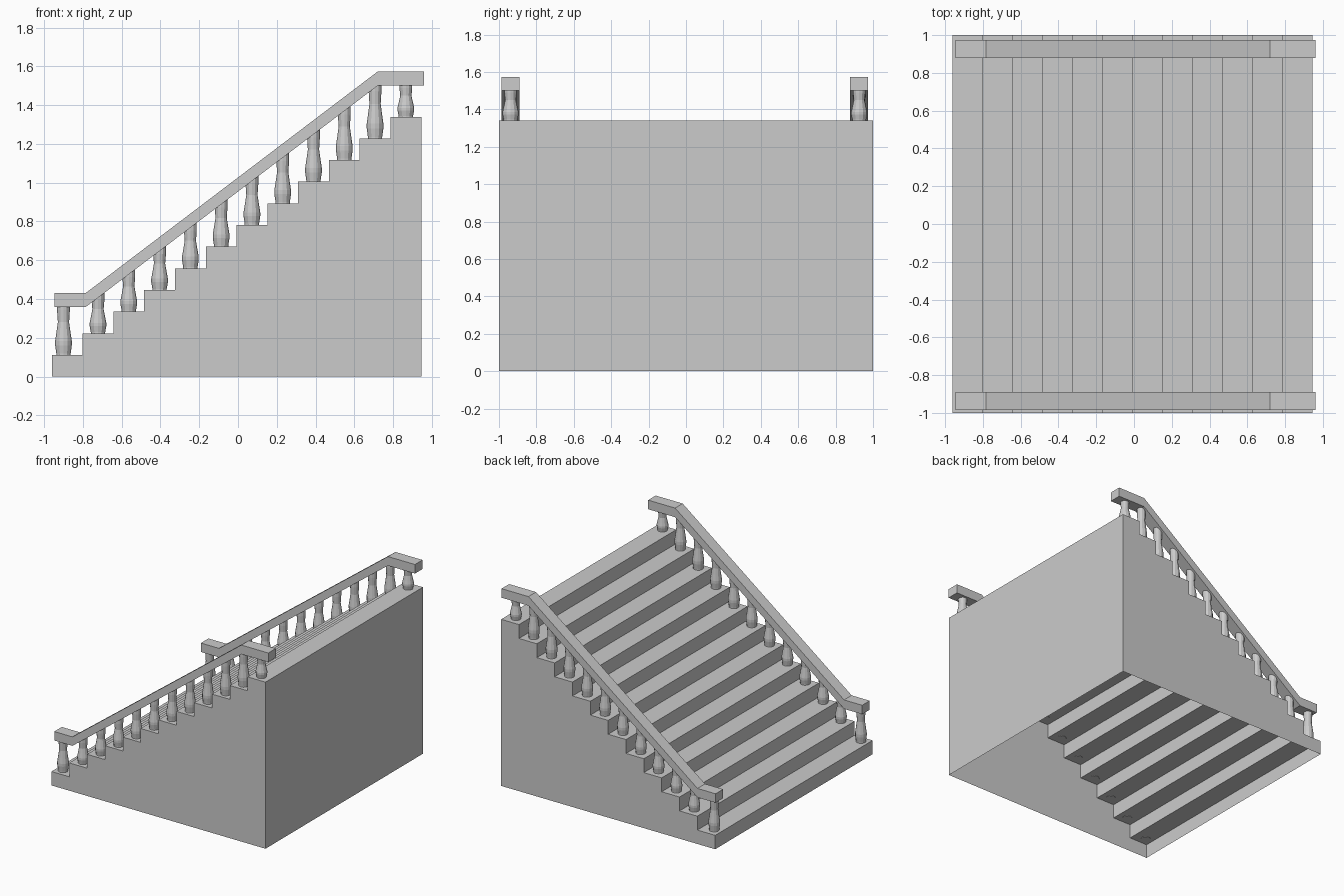
import bpy, bmesh, math

if "Cube" in bpy.data.objects:
    bpy.data.objects.remove(bpy.data.objects["Cube"])

N = 12
X0, X1, TOP = -0.96, 0.945, 1.34
RUN, RISE = (X1 - X0) / N, TOP / N
RAIL_Y = {"front": -0.938, "back": 0.926}


def finish(name, bm):
    bmesh.ops.recalc_face_normals(bm, faces=bm.faces)
    mesh = bpy.data.meshes.new(name)
    bm.to_mesh(mesh)
    bm.free()
    obj = bpy.data.objects.new(name, mesh)
    bpy.context.collection.objects.link(obj)
    return obj


def extrude_profile(name, pts, y0, y1, open_bottom=False):
    """Extrude an x/z outline along y."""
    bm = bmesh.new()
    face = bm.faces.new([bm.verts.new((x, y0, z)) for x, z in pts])
    geo = bmesh.ops.extrude_face_region(bm, geom=[face], use_keep_orig=True)["geom"]
    moved = [g for g in geo if isinstance(g, bmesh.types.BMVert)]
    bmesh.ops.translate(bm, verts=moved, vec=(0, y1 - y0, 0))
    bmesh.ops.recalc_face_normals(bm, faces=bm.faces)
    if open_bottom:
        low = [f for f in bm.faces if all(v.co.z < 1e-5 for v in f.verts)]
        bmesh.ops.delete(bm, geom=low, context='FACES_ONLY')
    return finish(name, bm)


def rail_bottom(x):
    t = min(max((x + 0.784) / (0.72 + 0.784), 0), 1)
    return 0.36 + t * (1.5 - 0.36)


# Baluster outline: radius, fraction of the visible height
PROFILE = [(0.037, -0.01), (0.037, 0.03), (0.043, 0.20), (0.043, 0.29),
           (0.036, 0.48), (0.029, 0.68), (0.033, 0.93), (0.033, 1.0)]


def add_baluster(bm, x, y, z, height, sides=12):
    levels = [(r, z + f * height) for r, f in PROFILE]
    levels.append((0.033, z + height + 0.035))  # tucked into the rail
    rings = []
    for r, h in levels:
        rings.append([bm.verts.new((x + r * math.cos(2 * math.pi * k / sides),
                                    y + r * math.sin(2 * math.pi * k / sides), h))
                      for k in range(sides)])
    for a, b in zip(rings, rings[1:]):
        for k in range(sides):
            j = (k + 1) % sides
            bm.faces.new((a[k], a[j], b[j], b[k]))
    bm.faces.new(rings[0][::-1])
    bm.faces.new(rings[-1])


# Stair shell, open underneath
outline = [(X0, 0)]
for i in range(N):
    outline += [(X0 + i * RUN, (i + 1) * RISE), (X0 + (i + 1) * RUN, (i + 1) * RISE)]
outline.append((X1, 0))
extrude_profile("stairs", outline, -1, 1, open_bottom=True)

# Handrails and balusters on both sides
rail = [(-0.945, 0.36), (-0.784, 0.36), (0.72, 1.5), (0.96, 1.5),
        (0.96, 1.573), (0.72, 1.573), (-0.784, 0.432), (-0.945, 0.432)]
for side, y in RAIL_Y.items():
    extrude_profile(side + "_handrail", rail, y - 0.048, y + 0.048)
    bm = bmesh.new()
    for i in range(N):
        x = -0.90 if i == 0 else -0.722 + (i - 1) * RUN
        z = (i + 1) * RISE
        add_baluster(bm, x, y, z, rail_bottom(x) - z)
    finish(side + "_balusters", bm)
